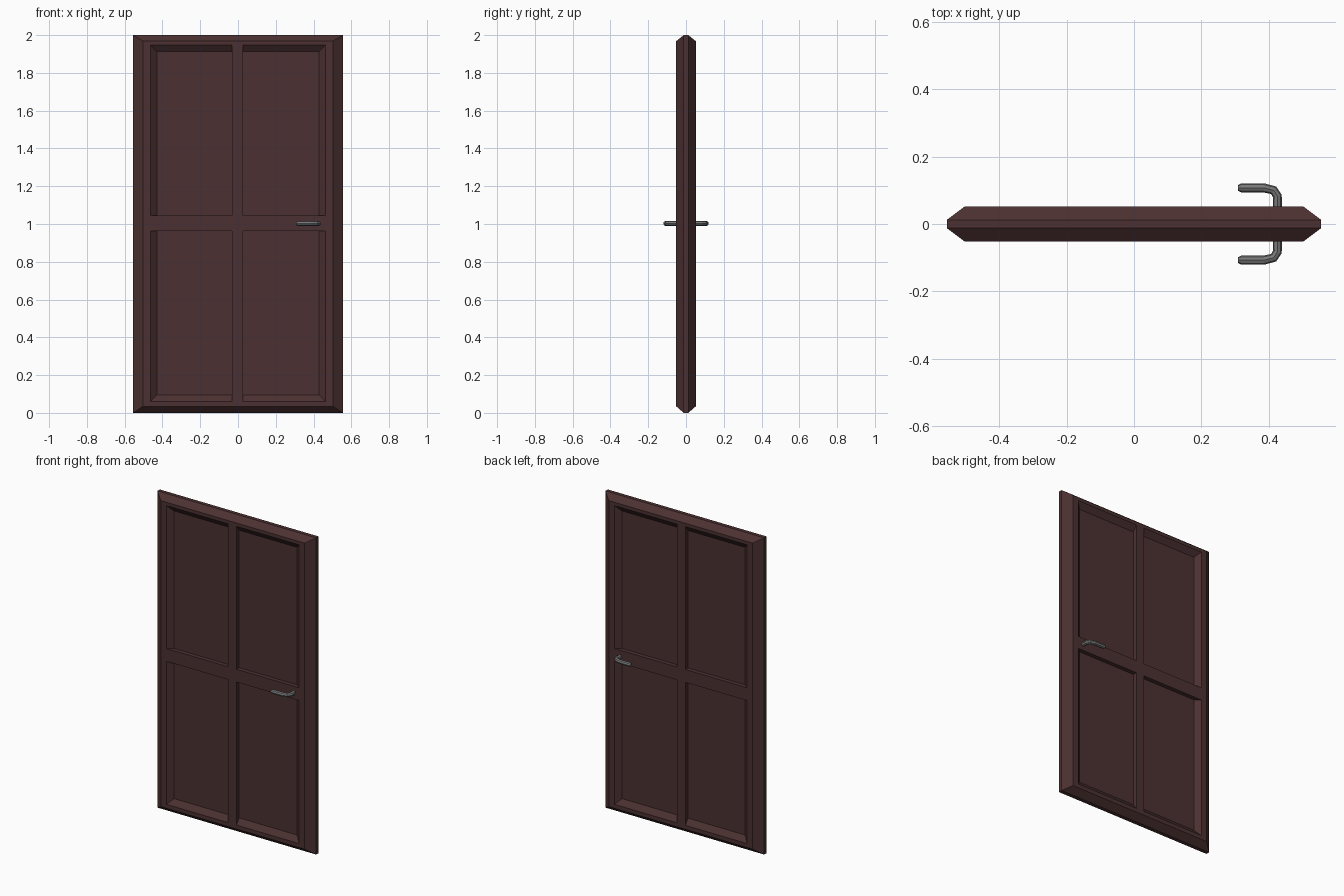
import bpy, bmesh, math
from mathutils import Vector

if "Cube" in bpy.data.objects:
    bpy.data.objects.remove(bpy.data.objects["Cube"])

def material(name, col):
    m = bpy.data.materials.new(name)
    m.diffuse_color = (*col, 1)
    m.use_nodes = True
    m.node_tree.nodes["Principled BSDF"].inputs["Base Color"].default_value = m.diffuse_color
    return m

WOOD = material("dark_brown_wood", (0.072, 0.030, 0.031))
METAL = material("grey_metal", (0.19, 0.19, 0.19))

def finish(bm, name, mat):
    bmesh.ops.recalc_face_normals(bm, faces=bm.faces[:])
    me = bpy.data.meshes.new(name)
    bm.to_mesh(me)
    bm.free()
    me.materials.append(mat)
    ob = bpy.data.objects.new(name, me)
    bpy.context.collection.objects.link(ob)
    return ob

def loft(bm, loops):
    """Bridge successive vertex loops and cap both ends."""
    rings = [[bm.verts.new(p) for p in l] for l in loops]
    for a, b in zip(rings, rings[1:]):
        n = len(a)
        for i in range(n):
            bm.faces.new((a[i], a[(i + 1) % n], b[(i + 1) % n], b[i]))
    bm.faces.new(rings[0])
    bm.faces.new(rings[-1])

# Door leaf: chamfered rim, flat frame, sloped recess (x half, z low, z high, depth)
T = 0.052
half = [(0.43, 0.095, 1.912, 0.025), (0.463, 0.06, 1.947, T),
        (0.502, 0.035, 1.968, T), (0.555, 0.0, 2.0, 0.012)]
profile = [(x, a, b, -y) for x, a, b, y in half] + half[::-1]
bm = bmesh.new()
loft(bm, [[(-x, y, a), (x, y, a), (x, y, b), (-x, y, b)] for x, a, b, y in profile])
finish(bm, "door_leaf", WOOD)

# Flush cross bars dividing the recess into four panels
def bar(name, x0, x1, z0, z1):
    bm = bmesh.new()
    loft(bm, [[(x0, y, z0), (x1, y, z0), (x1, y, z1), (x0, y, z1)] for y in (-T, T)])
    finish(bm, name, WOOD)

bar("middle_rail", -0.463, 0.463, 0.963, 1.044)
bar("lower_stile", -0.032, 0.026, 0.06, 0.963)
bar("upper_stile", -0.032, 0.026, 1.044, 1.947)

# Lever handles: eight-sided bent tube with a tapered tip, one on each face
def handle(name, side):
    pts = [(0.425, 0.04, 0.0135), (0.425, 0.083, 0.0135), (0.414, 0.1, 0.0135),
           (0.385, 0.107, 0.0135), (0.318, 0.107, 0.0135), (0.308, 0.107, 0.008)]
    path = [Vector((x, y * side, 1.003)) for x, y, r in pts]
    up = Vector((0, 0, 1))
    loops = []
    for i, p in enumerate(path):
        t = Vector()
        if i > 0:
            t += (p - path[i - 1]).normalized()
        if i < len(path) - 1:
            t += (path[i + 1] - p).normalized()
        s = t.normalized().cross(up)
        r = pts[i][2]
        loops.append([p + r * (math.cos(k * math.pi / 4) * s + math.sin(k * math.pi / 4) * up)
                      for k in range(8)])
    bm = bmesh.new()
    loft(bm, loops)
    finish(bm, name, METAL)

handle("front_handle", -1)
handle("back_handle", 1)
